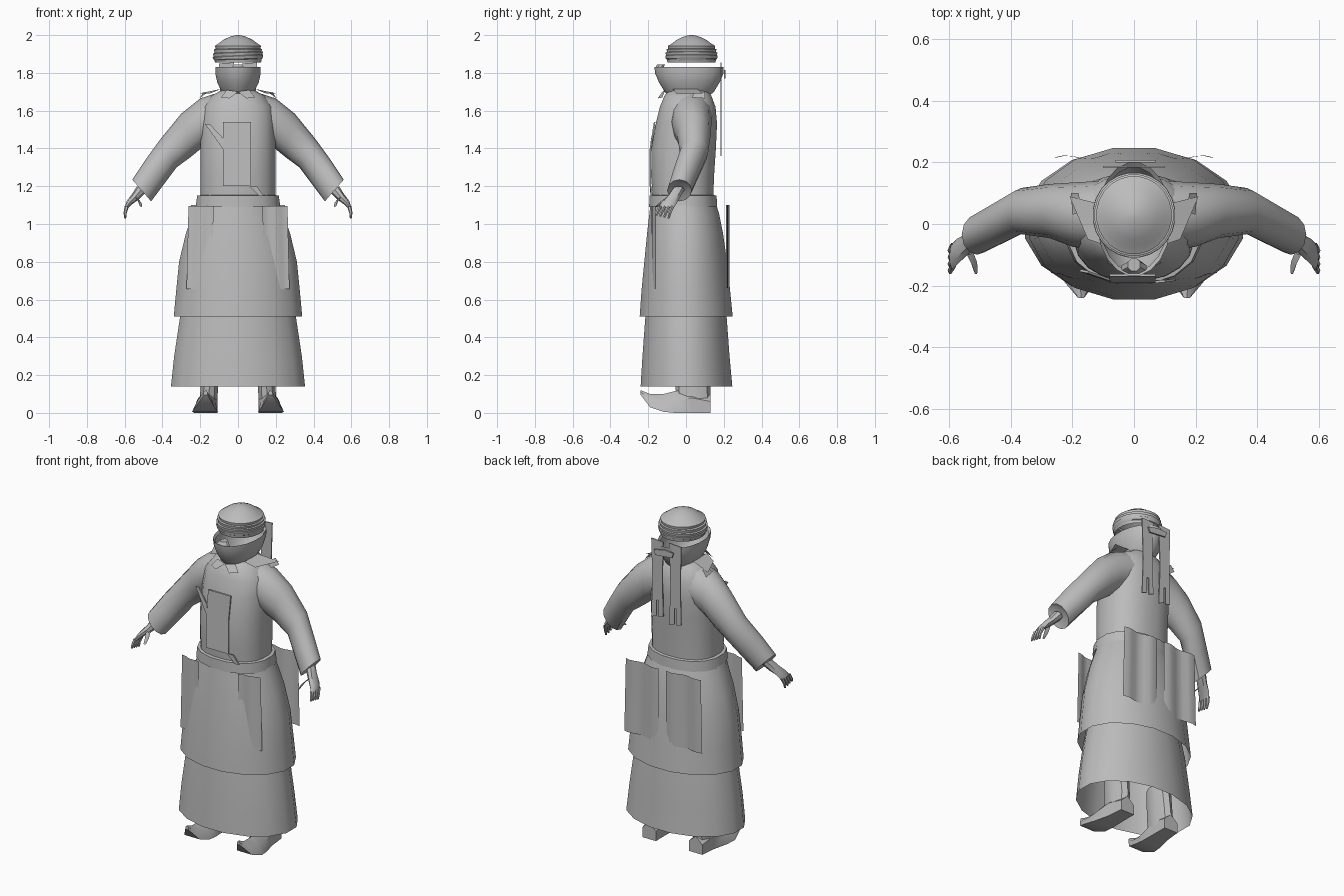
import bpy, bmesh, math
from mathutils import Vector

mat = bpy.data.materials.new("plain grey")
mat.diffuse_color = (0.5, 0.5, 0.5, 1)


def finish(name, bm, mirror=False, angle=35):
    """Turn a bmesh into a named, shaded object, optionally doubled across x."""
    if mirror:
        copy = bmesh.ops.duplicate(bm, geom=bm.verts[:] + bm.edges[:] + bm.faces[:])
        for g in copy["geom"]:
            if isinstance(g, bmesh.types.BMVert):
                g.co.x *= -1
    bmesh.ops.recalc_face_normals(bm, faces=bm.faces[:])
    me = bpy.data.meshes.new(name)
    bm.to_mesh(me)
    bm.free()
    me.materials.append(mat)
    ob = bpy.data.objects.new(name, me)
    bpy.context.collection.objects.link(ob)
    bpy.ops.object.select_all(action='DESELECT')
    ob.select_set(True)
    bpy.context.view_layer.objects.active = ob
    bpy.ops.object.shade_smooth_by_angle(angle=math.radians(angle))
    return ob


def skin(bm, rings, cap0=False, cap1=False):
    """Bridge equal-length rings of points."""
    vs = [[bm.verts.new(p) for p in r] for r in rings]
    n = len(vs[0])
    for a, b in zip(vs, vs[1:]):
        for i in range(n):
            j = (i + 1) % n
            bm.faces.new((a[i], a[j], b[j], b[i]))
    if cap0:
        bm.faces.new(vs[0])
    if cap1:
        bm.faces.new(vs[-1])


def oval(z, rx, y0, y1, n=16, x=0, e=1.0):
    """Horizontal oval from y0 to y1; e below 1 makes it boxier."""
    pts = []
    for i in range(n):
        a = math.tau * (i + 0.5) / n
        c, s = math.cos(a), math.sin(a)
        k = 1 / math.cos(math.pi / n)
        pts.append((x + rx * math.copysign(abs(c) ** e, c) * (k if e == 1 else 1),
                    (y0 + y1) / 2 + (y1 - y0) / 2 * math.copysign(abs(s) ** e, s), z))
    return pts


def body(name, rows, cap0=False, cap1=False, n=16, e=1.0, angle=35):
    bm = bmesh.new()
    skin(bm, [oval(*r, n=n, e=e) for r in rows], cap0, cap1)
    return finish(name, bm, angle=angle)


def tube(bm, rows, n=12, cap0=False, cap1=False):
    """Rows hold the upper and lower x,z of each section, its y centre and half depth."""
    rings = []
    for x1, z1, x2, z2, y, h in rows:
        c = Vector(((x1 + x2) / 2, y, (z1 + z2) / 2))
        u = Vector(((x1 - x2) / 2, 0, (z1 - z2) / 2))
        rings.append([c + u * math.cos(math.tau * i / n) + Vector((0, h, 0)) * math.sin(math.tau * i / n)
                      for i in range(n)])
    skin(bm, rings, cap0, cap1)


def plate(bm, pts, t=0.006):
    """Thin plate made from an outline, thickened along y."""
    skin(bm, [pts, [(x, y + t, z) for x, y, z in pts]], True, True)


# skirts, waistband and tunic
body("lower_skirt", [(0.14, 0.355, -0.245, 0.25), (0.3, 0.338, -0.235, 0.235),
                     (0.5, 0.308, -0.22, 0.22), (0.75, 0.25, -0.2, 0.19)])
body("upper_skirt", [(0.51, 0.34, -0.25, 0.252), (0.65, 0.327, -0.24, 0.238), (0.8, 0.312, -0.225, 0.222),
                     (0.95, 0.276, -0.21, 0.2), (1.05, 0.24, -0.198, 0.18), (1.1, 0.222, -0.192, 0.165)])
body("waistband", [(1.09, 0.228, -0.198, 0.168), (1.15, 0.22, -0.197, 0.165), (1.153, 0.2, -0.18, 0.15)], e=0.9)
body("tunic", [(1.1, 0.2, -0.175, 0.145), (1.25, 0.2, -0.186, 0.15), (1.4, 0.2, -0.185, 0.16),
               (1.53, 0.198, -0.162, 0.166), (1.62, 0.187, -0.14, 0.158), (1.68, 0.14, -0.115, 0.135),
               (1.71, 0.085, -0.09, 0.115)], cap1=True, n=20, e=0.85)

# sleeves
bm = bmesh.new()
tube(bm, [(0.09, 1.70, 0.13, 1.45, 0.03, 0.11), (0.20, 1.665, 0.195, 1.40, 0.03, 0.105),
          (0.30, 1.585, 0.25, 1.355, 0.042, 0.088), (0.41, 1.45, 0.325, 1.30, 0.042, 0.075),
          (0.49, 1.34, 0.40, 1.20, 0.0, 0.07), (0.56, 1.235, 0.46, 1.12, -0.035, 0.065),
          (0.535, 1.225, 0.475, 1.15, -0.035, 0.045)], cap1=True)
finish("sleeves", bm, True)

# hands with separate fingers and thumb
bm = bmesh.new()
tube(bm, [(0.535, 1.20, 0.49, 1.165, -0.04, 0.032), (0.56, 1.16, 0.525, 1.13, -0.065, 0.035),
          (0.59, 1.12, 0.56, 1.105, -0.09, 0.042), (0.6, 1.09, 0.58, 1.085, -0.105, 0.042)],
     n=8, cap0=True, cap1=True)
for k in range(4):
    y = -0.072 - 0.022 * k
    tube(bm, [(0.6, 1.095, 0.578, 1.09, y, 0.011), (0.606, 1.06, 0.589, 1.058, y - 0.014, 0.01),
              (0.602, 1.03 + 0.005 * k, 0.592, 1.03 + 0.005 * k, y - 0.02, 0.006)], n=6, cap1=True)
tube(bm, [(0.55, 1.15, 0.525, 1.13, -0.085, 0.016), (0.53, 1.12, 0.51, 1.11, -0.125, 0.014),
          (0.52, 1.095, 0.508, 1.09, -0.155, 0.008)], n=6, cap1=True)
finish("hands", bm, True)

# boots with upturned toes
bm = bmesh.new()
skin(bm, [oval(z, rx, a, b, n=10, x=x) for z, rx, a, b, x in
          [(0.05, 0.048, -0.05, 0.13, 0.158), (0.13, 0.046, -0.055, 0.13, 0.152), (0.3, 0.052, -0.05, 0.11, 0.15)]])
skin(bm, [[(x - wb, y, zb), (x + wb, y, zb), (x + wt, y, zm), (x, y, zt), (x - wt, y, zm)]
          for y, x, wb, wt, zb, zm, zt in
          [(0.13, 0.155, 0.045, 0.045, 0.0, 0.06, 0.1), (0.03, 0.16, 0.05, 0.05, 0.0, 0.08, 0.13),
           (-0.06, 0.17, 0.062, 0.05, 0.0, 0.06, 0.115), (-0.12, 0.175, 0.068, 0.045, 0.006, 0.055, 0.1),
           (-0.19, 0.175, 0.05, 0.035, 0.03, 0.07, 0.1), (-0.24, 0.172, 0.01, 0.01, 0.095, 0.11, 0.12)]], True, True)
finish("boots", bm, True)

# face scarf: open bowl, with a small fold at the front rim
body("face_scarf", [(1.675, 0.07, -0.09, 0.12), (1.70, 0.085, -0.115, 0.15), (1.75, 0.11, -0.145, 0.18),
                    (1.795, 0.12, -0.165, 0.2), (1.83, 0.12, -0.17, 0.202), (1.815, 0.11, -0.155, 0.185)], n=20)
bm = bmesh.new()
skin(bm, [oval(1.82, 0.04, -0.165, -0.12, n=8), oval(1.845, 0.02, -0.155, -0.11, n=8)], True, True)
finish("scarf_fold", bm)

# turban: overlapping tilted wraps below a dome
rows = []
for k in range(5):
    z = 1.856 + 0.018 * k
    r = (0.126, 0.134, 0.133, 0.128, 0.122)[k]
    rows += [(z, r - 0.004, 0.029 - r * 1.02, 0.029 + r * 1.02), (z + 0.015, r, 0.029 - r * 1.04, 0.029 + r * 1.04)]
rows += [(1.955, 0.104, -0.075, 0.135), (1.975, 0.077, -0.05, 0.108), (1.99, 0.046, -0.018, 0.076),
         (1.998, 0.02, 0.008, 0.05), (2.0, 0.003, 0.026, 0.032)]
ob = body("turban", rows, cap1=True, n=24, angle=40)
for v in ob.data.vertices:
    if 1.862 < v.co.z < 1.94:
        v.co.z += 0.045 * v.co.x * math.sin((v.co.z - 1.86) * 45)

# hanging scarf tails and their knot
bm = bmesh.new()
for a, b, bottom in ((0.02, 0.1, 1.38), (-0.1, -0.02, 1.36)):
    m = a + (b - a) * 0.55
    plate(bm, [(a, 0.183, 1.85), (b, 0.183, 1.855), (b - 0.008, 0.183, 1.6), (b, 0.183, bottom),
               (m, 0.183, bottom + 0.015), (m, 0.183, bottom + 0.11), (m - 0.012, 0.183, bottom + 0.11),
               (m - 0.012, 0.183, bottom + 0.01), (a, 0.183, bottom + 0.02), (a + 0.006, 0.183, 1.62)])
plate(bm, [(-0.05, 0.2, 1.78), (0.06, 0.2, 1.77), (0.07, 0.2, 1.8), (0, 0.2, 1.815), (-0.06, 0.2, 1.81)], 0.008)
finish("scarf_tails", bm, angle=20)

# rippled hanging panels, front and back
bm = bmesh.new()


def panel(p, q, z0, z1, wave, n=8):
    strip = []
    for i in range(n + 1):
        t = i / n
        strip.append((p[0] + (q[0] - p[0]) * t, p[1] + (q[1] - p[1]) * t + wave * math.sin(t * 9)))
    up = [bm.verts.new((x, y, z1)) for x, y in strip]
    lo = [bm.verts.new((x * 1.04, y, z0)) for x, y in strip]
    for i in range(n):
        bm.faces.new((up[i], up[i + 1], lo[i + 1], lo[i]))


panel((0.025, 0.225), (0.25, 0.213), 0.66, 1.1, 0.008)
panel((0.13, -0.185), (0.262, -0.16), 0.655, 1.095, 0.004)
finish("hanging_panels", bm, True)

# chest flap laid on the tunic
bm = bmesh.new()
plate(bm, [(-0.08, -0.170, 1.54), (0.07, -0.170, 1.54), (0.07, -0.192, 1.4), (0.07, -0.192, 1.2),
           (-0.08, -0.192, 1.2), (-0.08, -0.192, 1.4)], 0.008)
plate(bm, [(-0.175, -0.155, 1.53), (-0.15, -0.16, 1.53), (-0.075, -0.186, 1.45), (-0.075, -0.19, 1.39)], 0.008)
plate(bm, [(0.06, -0.192, 1.2), (0.1, -0.190, 1.2), (0.135, -0.185, 1.15), (0.11, -0.188, 1.15)], 0.008)
finish("chest_flap", bm, angle=20)

# pointed collar and shoulder tips
bm = bmesh.new()
for pts in ([(0.0, -0.125, 1.70), (0.06, -0.11, 1.71), (0.09, -0.125, 1.67), (0.045, -0.15, 1.665)],
            [(0.09, 0.06, 1.715), (0.09, -0.07, 1.715), (0.15, -0.05, 1.69), (0.21, 0.09, 1.69)],
            [(0.17, 0.04, 1.69), (0.18, 0.1, 1.70), (0.205, 0.1, 1.665), (0.2, 0.03, 1.67)]):
    bm.faces.new([bm.verts.new(p) for p in pts])
finish("collar_flaps", bm, True)
